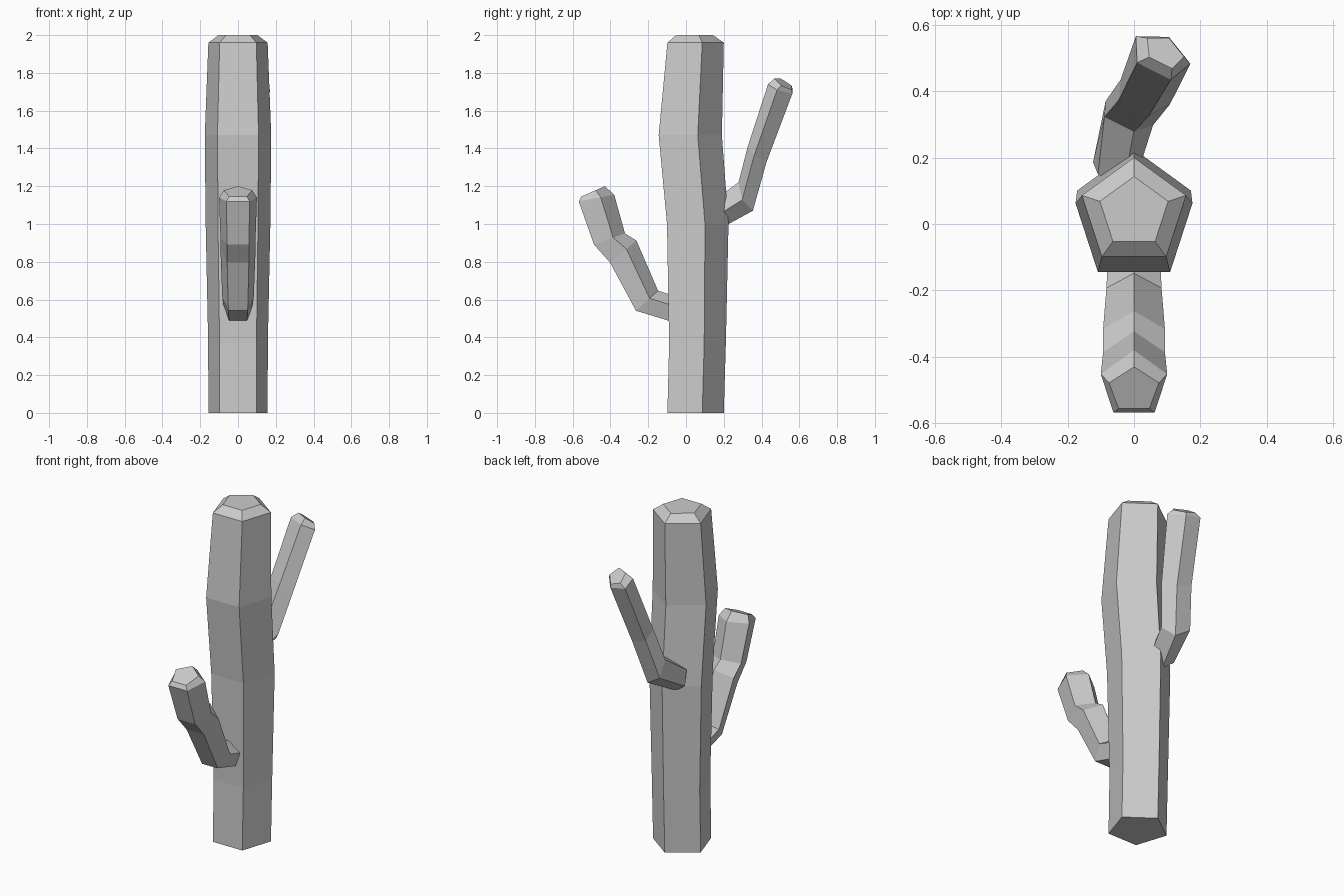
import bpy, bmesh
from mathutils import Vector

if "Cube" in bpy.data.objects:
    bpy.data.objects.remove(bpy.data.objects["Cube"])


def five_sided_tube(name, rings, across):
    """Loft pentagons; each ring = (middle of flat side, opposite corner, half width)."""
    bm = bmesh.new()
    across = Vector(across).normalized()
    loops = []
    for flat, corner, half in rings:
        f, c = Vector(flat), Vector(corner)
        side = f.lerp(c, 0.618)
        points = [f - across * half * 0.618, f + across * half * 0.618,
                  side + across * half, c, side - across * half]
        loops.append([bm.verts.new(p) for p in points])
    for a, b in zip(loops, loops[1:]):
        for i in range(5):
            j = (i + 1) % 5
            bm.faces.new((a[i], a[j], b[j], b[i]))
    bm.faces.new(loops[0])
    bm.faces.new(loops[-1])
    bmesh.ops.recalc_face_normals(bm, faces=bm.faces)
    mesh = bpy.data.meshes.new(name)
    bm.to_mesh(mesh)
    bm.free()
    obj = bpy.data.objects.new(name, mesh)
    bpy.context.collection.objects.link(obj)
    return obj


# Trunk: height, centre y, radius
trunk = [(0, 0.035, 0.165), (0.37, 0.045, 0.166), (1.0, 0.045, 0.18),
         (1.47, 0.005, 0.185), (1.96, 0.035, 0.165), (2.0, 0.035, 0.108)]
five_sided_tube("trunk", [((0, y - 0.809 * r, z), (0, y + r, z), 0.951 * r)
                          for z, y, r in trunk], (1, 0, 0))

# Front arm: flat side faces outwards
front = [(0.0, 0.46, 0.0, 0.60, 0.074), (-0.265, 0.541, -0.148, 0.647, 0.083),
         (-0.402, 0.796, -0.262, 0.912, 0.093), (-0.487, 0.891, -0.323, 0.95, 0.093),
         (-0.568, 1.12, -0.38, 1.155, 0.1), (-0.555, 1.145, -0.43, 1.2, 0.075)]
five_sided_tube("front_arm", [((0, y1, z1), (0, y2, z2), w)
                              for y1, z1, y2, z2, w in front], (1, 0, 0))

# Back arm: flat side faces the trunk, leaning to the right
five_sided_tube("back_arm", [
    ((-0.07, 0.13, 1.10), (-0.055, 0.17, 0.97), 0.07),
    ((-0.045, 0.30, 1.22), (0.005, 0.354, 1.07), 0.08),
    ((0.0, 0.35, 1.41), (0.055, 0.427, 1.33), 0.083),
    ((0.06, 0.46, 1.74), (0.105, 0.563, 1.69), 0.092),
    ((0.08, 0.485, 1.77), (0.105, 0.56, 1.71), 0.062),
], (0.89, -0.45, 0))
